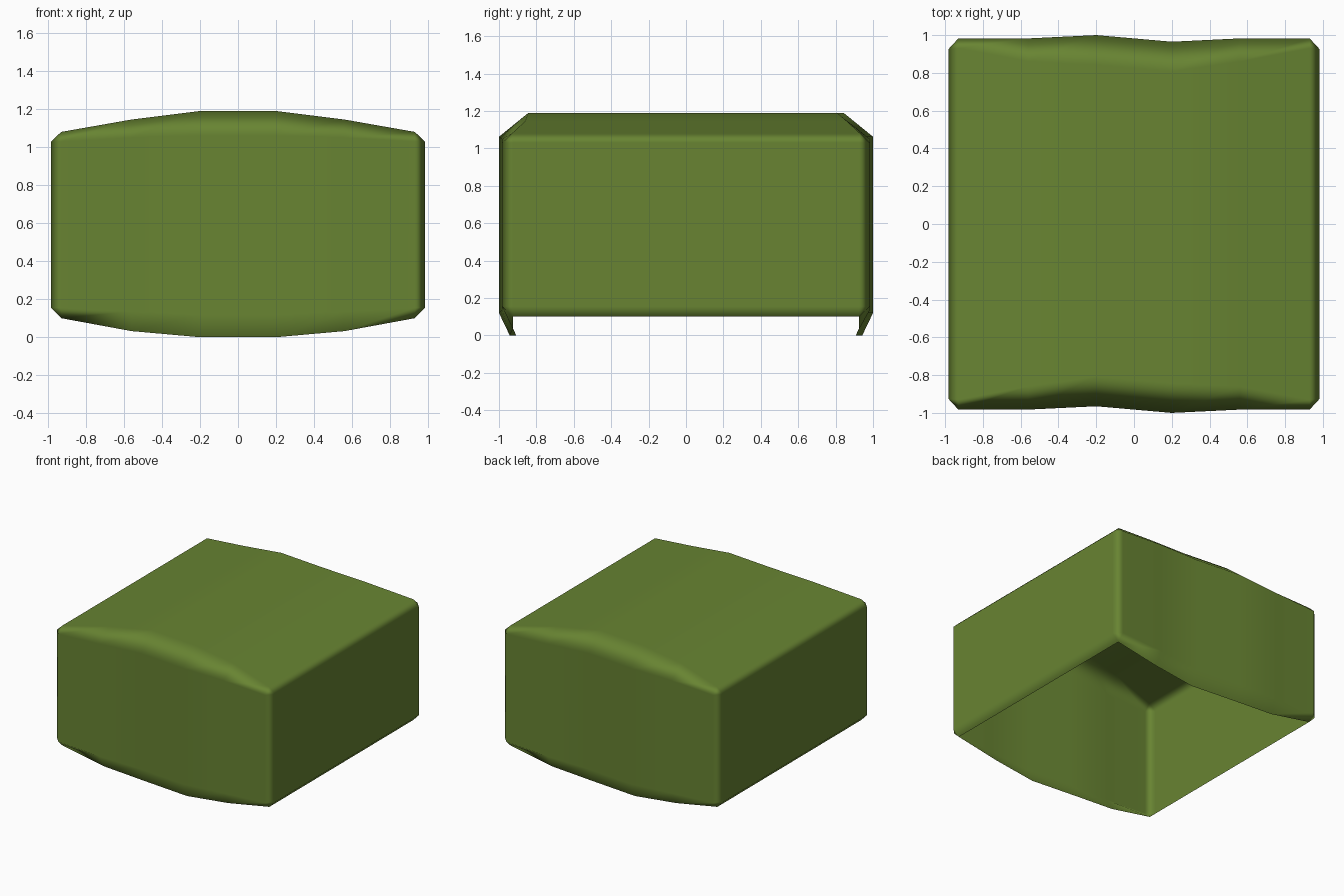
import bpy, bmesh

if "Cube" in bpy.data.objects:
    bpy.data.objects.remove(bpy.data.objects["Cube"])

# Material
green = bpy.data.materials.new("olive green")
green.diffuse_color = (0.138, 0.231, 0.032, 1)
green.use_nodes = True
green.node_tree.nodes["Principled BSDF"].inputs["Base Color"].default_value = green.diffuse_color

# Cross-sections along x: x, sideways shift, rim z, wall low z, wall high z, top y, top z
half = [(0.93, 0.0, 0.10, 0.155, 1.03, 0.93, 1.08),
        (0.56, 0.0, 0.032, 0.135, 1.05, 0.86, 1.145),
        (0.20, -0.0175, 0.0, 0.12, 1.062, 0.825, 1.19)]
columns = [(-x, -s, *r) for x, s, *r in half] + half[::-1]
WALL, RIM, END_X, END_Y = 0.9825, 0.925, 0.983, 0.925

bm = bmesh.new()


def section(x, s, z_rim, z_low, z_high, y_top, z_top):
    """Open arch from the front rim over the top to the back rim."""
    front = [(-RIM, z_rim), (-WALL, z_low), (-WALL, z_high), (-y_top, z_top)]
    arch = front + [(-y, z) for y, z in reversed(front)]
    return [bm.verts.new((x, y + s, z)) for y, z in arch]


# Front, top and back skin
rings = [section(*c) for c in columns]
for a, b in zip(rings, rings[1:]):
    for i in range(7):
        bm.faces.new((a[i], a[i + 1], b[i + 1], b[i]))

# Bevelled side walls
for ring, x in ((rings[0], -END_X), (rings[-1], END_X)):
    fl, fh, bh, bl = [bm.verts.new((x, y, z)) for y, z in
                      ((-END_Y, 0.155), (-END_Y, 1.03), (END_Y, 1.03), (END_Y, 0.155))]
    r = ring
    for face in ((fl, fh, bh, bl), (r[1], r[2], fh, fl), (r[5], r[6], bl, bh),
                 (r[3], r[4], bh, fh), (r[0], fl, bl, r[7]),
                 (r[2], r[3], fh), (r[4], r[5], bh),
                 (r[0], r[1], fl), (r[6], r[7], bl)):
        bm.faces.new(face)

# Make all faces point outwards (the underside is open)
bmesh.ops.recalc_face_normals(bm, faces=bm.faces)
bm.faces.ensure_lookup_table()
top = max(bm.faces, key=lambda f: f.calc_center_median().z)
if top.normal.z < 0:
    bmesh.ops.reverse_faces(bm, faces=bm.faces)
for f in bm.faces:
    f.smooth = True

mesh = bpy.data.meshes.new("cushion_cover")
bm.to_mesh(mesh)
bm.free()
mesh.materials.append(green)
cover = bpy.data.objects.new("cushion_cover", mesh)
bpy.context.collection.objects.link(cover)

# Keep the large panels flat and shade only the bevels
cover.modifiers.new("weighted normals", 'WEIGHTED_NORMAL').weight = 100
